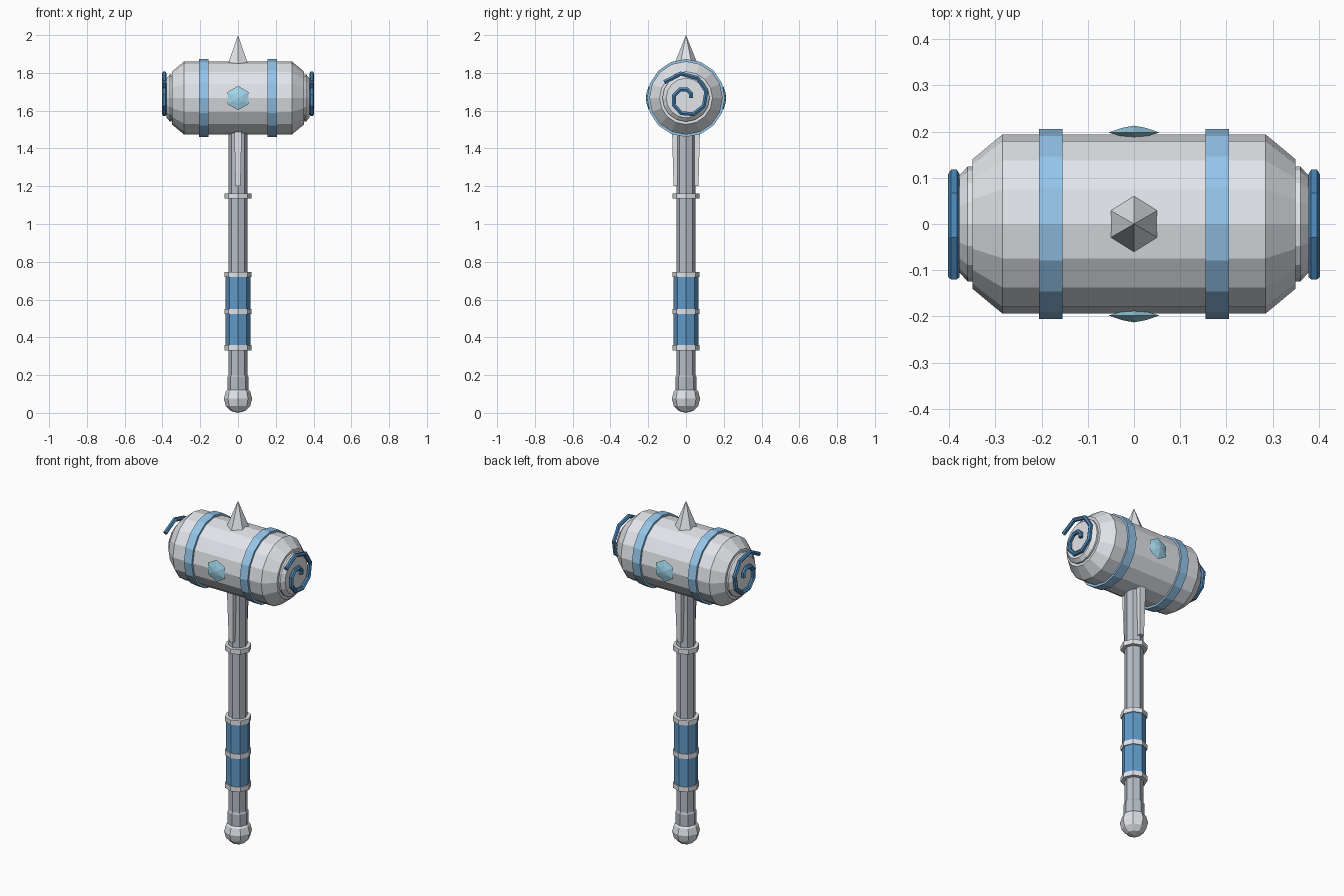
import bpy, bmesh, math
from mathutils import Matrix, Vector

if "Cube" in bpy.data.objects:
    bpy.data.objects.remove(bpy.data.objects["Cube"])

HEAD_Z = 1.667


def mat(name, r, g, b):
    m = bpy.data.materials.new(name)
    m.diffuse_color = (r, g, b, 1)
    m.use_nodes = True
    m.node_tree.nodes["Principled BSDF"].inputs["Base Color"].default_value = m.diffuse_color
    return m


STEEL = mat("steel", 0.76, 0.78, 0.82)
SHAFT = mat("shaft_grey", 0.48, 0.52, 0.58)
BAND = mat("band_blue", 0.30, 0.56, 0.82)
GRIP = mat("grip_blue", 0.12, 0.32, 0.58)
DARK = mat("dark_blue", 0.07, 0.24, 0.47)
GEM = mat("gem_blue", 0.36, 0.68, 0.84)


def finish(name, bm, material, mirror=None):
    bmesh.ops.remove_doubles(bm, verts=bm.verts, dist=1e-5)
    bmesh.ops.recalc_face_normals(bm, faces=bm.faces)
    me = bpy.data.meshes.new(name)
    bm.to_mesh(me)
    bm.free()
    me.materials.append(material)
    ob = bpy.data.objects.new(name, me)
    bpy.context.collection.objects.link(ob)
    if mirror is not None:
        mod = ob.modifiers.new("Mirror", 'MIRROR')
        mod.use_axis = [i == mirror for i in range(3)]
    return ob


def lathe(name, profile, sides, material, xform=Matrix(), mirror=None, closed=False):
    """Turn a (radius, height) profile round z, then apply xform."""
    bm = bmesh.new()
    rings = []
    for r, h in profile:
        rings.append([bm.verts.new(xform @ Vector((r * math.cos(a), r * math.sin(a), h)))
                      for a in (math.tau * k / sides for k in range(sides))])
    pairs = list(zip(rings, rings[1:]))
    if closed:
        pairs.append((rings[-1], rings[0]))
    for a, b in pairs:
        for k in range(sides):
            j = (k + 1) % sides
            bm.faces.new((a[k], a[j], b[j], b[k]))
    if not closed:
        for ring, (r, h) in ((rings[0], profile[0]), (rings[-1], profile[-1])):
            if r > 0:
                bm.faces.new(ring)
    return finish(name, bm, material, mirror)


along_x = Matrix.Translation((0, 0, HEAD_Z)) @ Matrix.Rotation(math.pi / 2, 4, 'Y')
along_y = Matrix.Translation((0, 0, HEAD_Z)) @ Matrix.Rotation(math.pi / 2, 4, 'X')

# Hammer head with chamfered ends
lathe("hammer_head", [(0.14, -0.35), (0.194, -0.285), (0.194, 0.285), (0.14, 0.35)],
      16, STEEL, along_x)
# Striking faces
lathe("striking_face", [(0.125, 0.345), (0.125, 0.36), (0.105, 0.378)],
      16, STEEL, along_x, 0)
# Bands round the head
lathe("head_band", [(0.185, 0.155), (0.206, 0.155), (0.206, 0.206), (0.185, 0.206)],
      16, BAND, along_x, 0, True)
# Gems front and back
lathe("gem", [(0, 0.182), (0.064, 0.198), (0.03, 0.208), (0, 0.213)],
      6, GEM, along_y @ Matrix.Rotation(math.pi / 6, 4, 'Z'), 1)
# Top spike
lathe("top_spike", [(0.064, 1.84), (0, 2.0)], 6, STEEL, Matrix.Rotation(math.pi / 6, 4, 'Z'))

# Spirals on both ends: square-ish tube swept along a growing radius
bm = bmesh.new()
N, TUBE, SIDES = 13, 0.0125, 6
pts = []
for i in range(N):
    t = i / (N - 1)
    a, r = math.radians(504) * t, 0.026 + 0.116 * t
    pts.append(Vector((0.39, r * math.cos(a), HEAD_Z + r * math.sin(a))))
loops = []
for i, p in enumerate(pts):
    d = (pts[min(i + 1, N - 1)] - pts[max(i - 1, 0)]).normalized()
    side = d.cross(Vector((1, 0, 0)))
    loops.append([bm.verts.new(p + TUBE * (Vector((math.cos(b), 0, 0)) + side * math.sin(b)))
                  for b in (math.tau * k / SIDES for k in range(SIDES))])
for a, b in zip(loops, loops[1:]):
    for k in range(SIDES):
        j = (k + 1) % SIDES
        bm.faces.new((a[k], a[j], b[j], b[k]))
bm.faces.new(loops[0])
bm.faces.new(loops[-1])
finish("face_spiral", bm, DARK, 0)

# Shaft with a thicker foot
lathe("shaft", [(0.056, 0.11), (0.056, 0.19), (0.05, 0.2), (0.05, 1.5)], 8, SHAFT)
# Grip wrap
lathe("grip", [(0.065, 0.345), (0.065, 0.73)], 8, GRIP)
# Rings round the shaft
for i, z in enumerate((0.345, 0.537, 0.733, 1.148)):
    lathe(f"shaft_ring_{i + 1}", [(0.045, z - 0.014), (0.071, z - 0.014),
                                 (0.071, z + 0.014), (0.045, z + 0.014)],
          8, STEEL, closed=True)
# Pommel
lathe("pommel", [(0.075 * math.sin(math.pi * k / 6), 0.075 - 0.075 * math.cos(math.pi * k / 6))
                 for k in range(7)], 8, STEEL)

# Tapered braces under the head, front and back
bm = bmesh.new()
bmesh.ops.create_cube(bm, size=1)
for v in bm.verts:
    top, outer = v.co.z > 0, v.co.y > 0
    v.co = Vector(((0.02 if top else 0.013) * (1 if v.co.x > 0 else -1),
                   (0.074 if top else 0.066) if outer else 0.045,
                   1.5 if top else 1.2))
finish("head_brace", bm, STEEL, 1)
